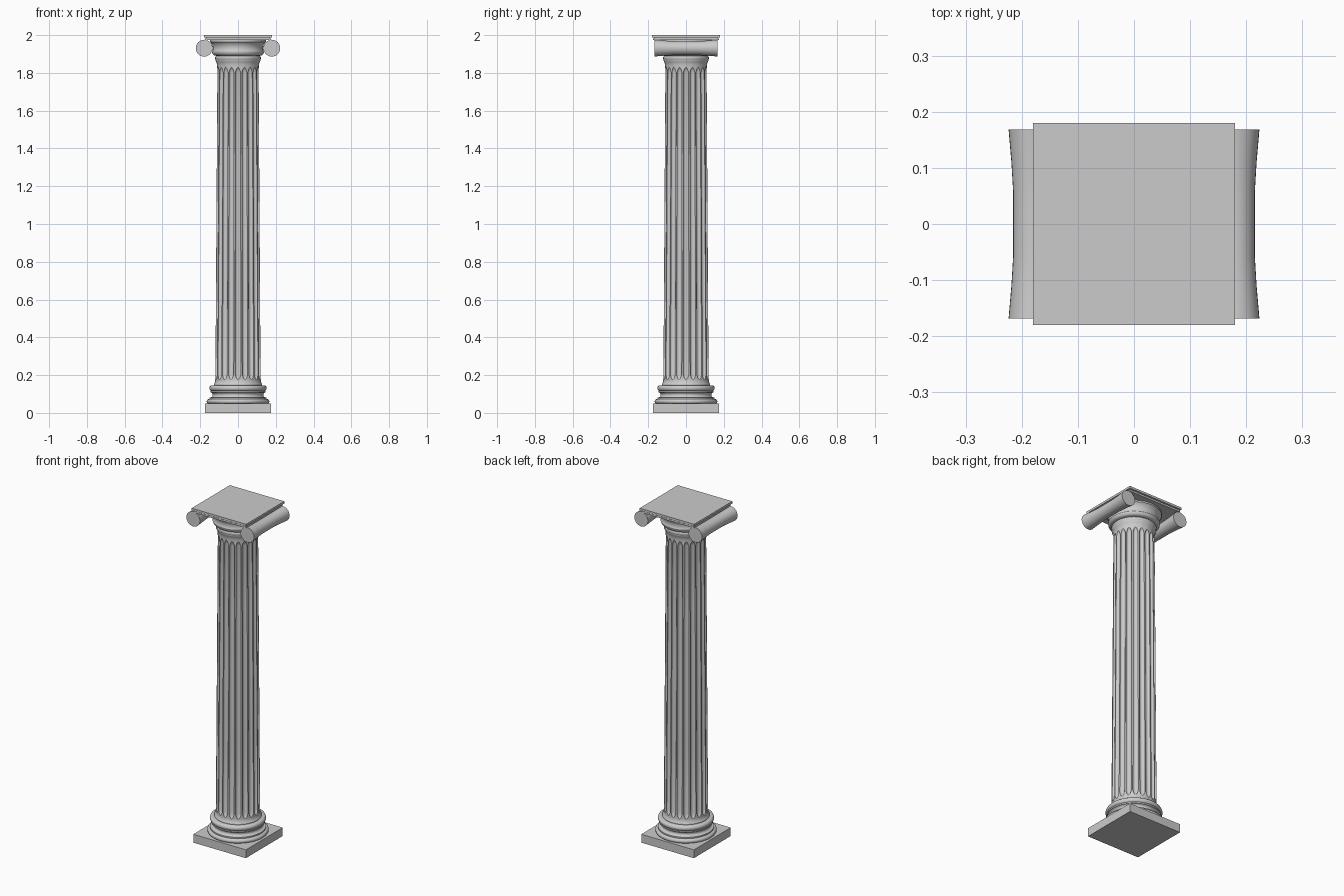
import bpy, bmesh
from math import sin, cos, pi, radians, sqrt

if "Cube" in bpy.data.objects:
    bpy.data.objects.remove(bpy.data.objects["Cube"])


def finish(name, bm, smooth=True):
    bmesh.ops.remove_doubles(bm, verts=bm.verts, dist=1e-5)
    bmesh.ops.recalc_face_normals(bm, faces=bm.faces)
    me = bpy.data.meshes.new(name)
    bm.to_mesh(me)
    bm.free()
    ob = bpy.data.objects.new(name, me)
    bpy.context.collection.objects.link(ob)
    if smooth:
        bpy.ops.object.select_all(action='DESELECT')
        ob.select_set(True)
        bpy.context.view_layer.objects.active = ob
        bpy.ops.object.shade_smooth_by_angle(angle=radians(32))
    return ob


def skin(name, rings):
    """Join closed rings of points and cap both ends."""
    bm = bmesh.new()
    vs = [[bm.verts.new(p) for p in r] for r in rings]
    n = len(vs[0])
    for a, b in zip(vs, vs[1:]):
        for i in range(n):
            j = (i + 1) % n
            bm.faces.new((a[i], a[j], b[j], b[i]))
    bm.faces.new(vs[0])
    bm.faces.new(vs[-1])
    return finish(name, bm)


def lathe(name, profile, n=64):
    return skin(name, [[(r * cos(2 * pi * i / n), r * sin(2 * pi * i / n), z)
                        for i in range(n)] for r, z in profile])


def slab(name, half, z0, z1):
    bm = bmesh.new()
    bmesh.ops.create_cube(bm, size=1)
    for v in bm.verts:
        v.co = (v.co.x * 2 * half, v.co.y * 2 * half, z0 if v.co.z < 0 else z1)
    return finish(name, bm, False)


def bulge(r, z0, z1, depth, n=8):
    """Half-round profile; negative depth gives a hollow."""
    return [(r + depth * sin(pi * i / n), (z0 + z1) / 2 - (z1 - z0) / 2 * cos(pi * i / n))
            for i in range(n + 1)]


# Square plinth and moulded round base
slab("plinth", 0.174, 0, 0.05)
lathe("base_mouldings",
      bulge(0.153, 0.048, 0.074, 0.013) + [(0.152, 0.074), (0.152, 0.082)]
      + bulge(0.146, 0.082, 0.108, -0.012) + [(0.146, 0.116)]
      + bulge(0.139, 0.116, 0.146, 0.013))

# Shaft with round flutes that close to points at both ends
FLUTES, STEPS = 20, 8
Z0, Z1, TIP = 0.175, 1.83, 0.028
PITCH = 2 * pi / FLUTES


def shaft_ring(z, r, open_amount):
    w = 0.40 * PITCH * max(open_amount, 0.02)
    pts = []
    for f in range(FLUTES):
        c = -pi / 2 + f * PITCH
        for k in range(STEPS + 1):
            u = -cos(pi * k / STEPS)
            rr = r - 0.013 * open_amount * sqrt(max(0, 1 - u * u))
            pts.append((rr * cos(c + u * w), rr * sin(c + u * w), z))
        pts.append((r * cos(c + PITCH / 2), r * sin(c + PITCH / 2), z))
    return pts


rings = [shaft_ring(z, r, 0) for r, z in
         [(0.128, 0.144), (0.128, 0.152), (0.124, 0.158), (0.1215, 0.167)]]
for t in (0, 0.25, 0.5, 0.75, 1):
    rings.append(shaft_ring(Z0 + TIP * t, 0.1205, sqrt(t)))
for t in (0.25, 0.5, 0.75):
    rings.append(shaft_ring(Z0 + (Z1 - Z0) * t, 0.1205 - 0.0105 * t, 1))
for t in (1, 0.75, 0.5, 0.25, 0):
    rings.append(shaft_ring(Z1 - TIP * t, 0.110, sqrt(1 - t) if t > 0 else 0) if t == 0
                 else shaft_ring(Z1 - TIP * t, 0.110, sqrt(t)))
rings += [shaft_ring(z, r, 0) for r, z in
          [(0.111, 1.845), (0.114, 1.857), (0.119, 1.865), (0.119, 1.872)]]
skin("fluted_shaft", rings)

# Round neck and echinus under the abacus
lathe("capital_echinus",
      bulge(0.114, 1.868, 1.89, 0.007) + [(0.12, 1.892)]
      + [(0.12 + 0.018 * sin(pi / 2 * i / 6), 1.912 - 0.02 * cos(pi / 2 * i / 6))
         for i in range(7)]
      + [(0.134, 1.918), (0.133, 1.935), (0.136, 1.95), (0.144, 1.96),
         (0.148, 1.964), (0.148, 1.977)])

# Pair of scroll rolls, slightly waisted along their length
roll = [(-0.168, 0.0445), (-0.11, 0.0395), (-0.06, 0.0365),
        (0.06, 0.0365), (0.11, 0.0395), (0.168, 0.0445)]
for side, label in ((-1, "left"), (1, "right")):
    skin("scroll_" + label,
         [[(side * 0.179 + r * cos(2 * pi * i / 32), y, 1.931 + r * sin(2 * pi * i / 32))
           for i in range(32)] for y, r in roll])

# Stepped square abacus
slab("abacus_lower", 0.174, 1.973, 1.983)
slab("abacus_groove", 0.169, 1.981, 1.989)
slab("abacus_top", 0.18, 1.987, 2.0)
